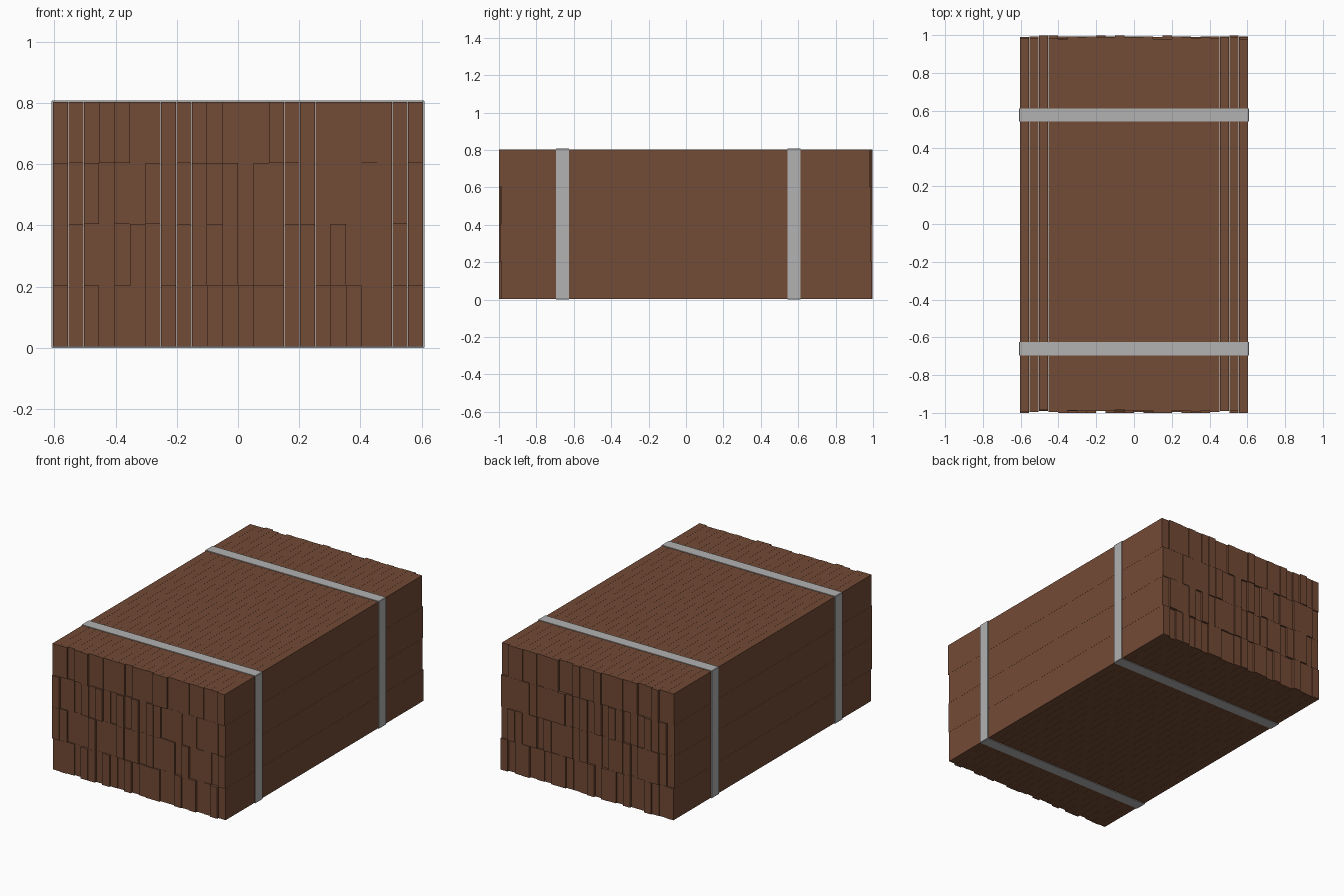
import bpy, bmesh, random
from mathutils import Matrix

if "Cube" in bpy.data.objects:
    bpy.data.objects.remove(bpy.data.objects["Cube"])

random.seed(7)

def material(name, rgb):
    m = bpy.data.materials.new(name)
    m.diffuse_color = (*rgb, 1)
    m.use_nodes = True
    m.node_tree.nodes["Principled BSDF"].inputs["Base Color"].default_value = m.diffuse_color
    return m

WOOD = material("brown wood", (0.171, 0.069, 0.036))
STEEL = material("grey strap", (0.445, 0.445, 0.445))

def finish(name, bm, mat):
    bmesh.ops.recalc_face_normals(bm, faces=bm.faces)
    me = bpy.data.meshes.new(name)
    bm.to_mesh(me)
    bm.free()
    me.materials.append(mat)
    ob = bpy.data.objects.new(name, me)
    bpy.context.collection.objects.link(ob)
    return ob

# Four layers of upright planks with slightly uneven ends
COLS, ROWS = 24, 4
HALF_W, Z0, HEIGHT = 0.605, 0.004, 0.8
W, H, GAP = 2 * HALF_W / COLS, HEIGHT / ROWS, 0.0006
for row in range(ROWS):
    bm = bmesh.new()
    for col in range(COLS):
        shift = random.choice((-0.01, -0.004, 0, 0, 0.003, 0.008))
        pos = (-HALF_W + (col + 0.5) * W, shift, Z0 + (row + 0.5) * H)
        bmesh.ops.create_cube(bm, size=1, matrix=Matrix.Translation(pos)
                              @ Matrix.Diagonal((W - GAP, 1.98, H - GAP, 1)))
    finish(f"plank_layer_{row + 1}", bm, WOOD)

# Chamfered rectangular outline for a strap in the x-z plane
def outline(hw, z_low, z_high, c):
    return [(hw, z_low + c), (hw, z_high - c), (hw - c, z_high), (c - hw, z_high),
            (-hw, z_high - c), (-hw, z_low + c), (c - hw, z_low), (hw - c, z_low)]

# Flat bands wrapped round the stack
def strap(name, y, width=0.07):
    bm = bmesh.new()
    outer, inner = outline(0.61, 0, 0.808, 0.003), outline(0.605, 0.004, 0.804, 0.001)
    rings = [[bm.verts.new((x, y + s * width / 2, z)) for x, z in loop]
             for loop, s in ((outer, -1), (outer, 1), (inner, 1), (inner, -1))]
    for k in range(4):
        a, b = rings[k], rings[(k + 1) % 4]
        for i in range(8):
            j = (i + 1) % 8
            bm.faces.new((a[i], a[j], b[j], b[i]))
    finish(name, bm, STEEL)

strap("front_strap", -0.66)
strap("back_strap", 0.577)
